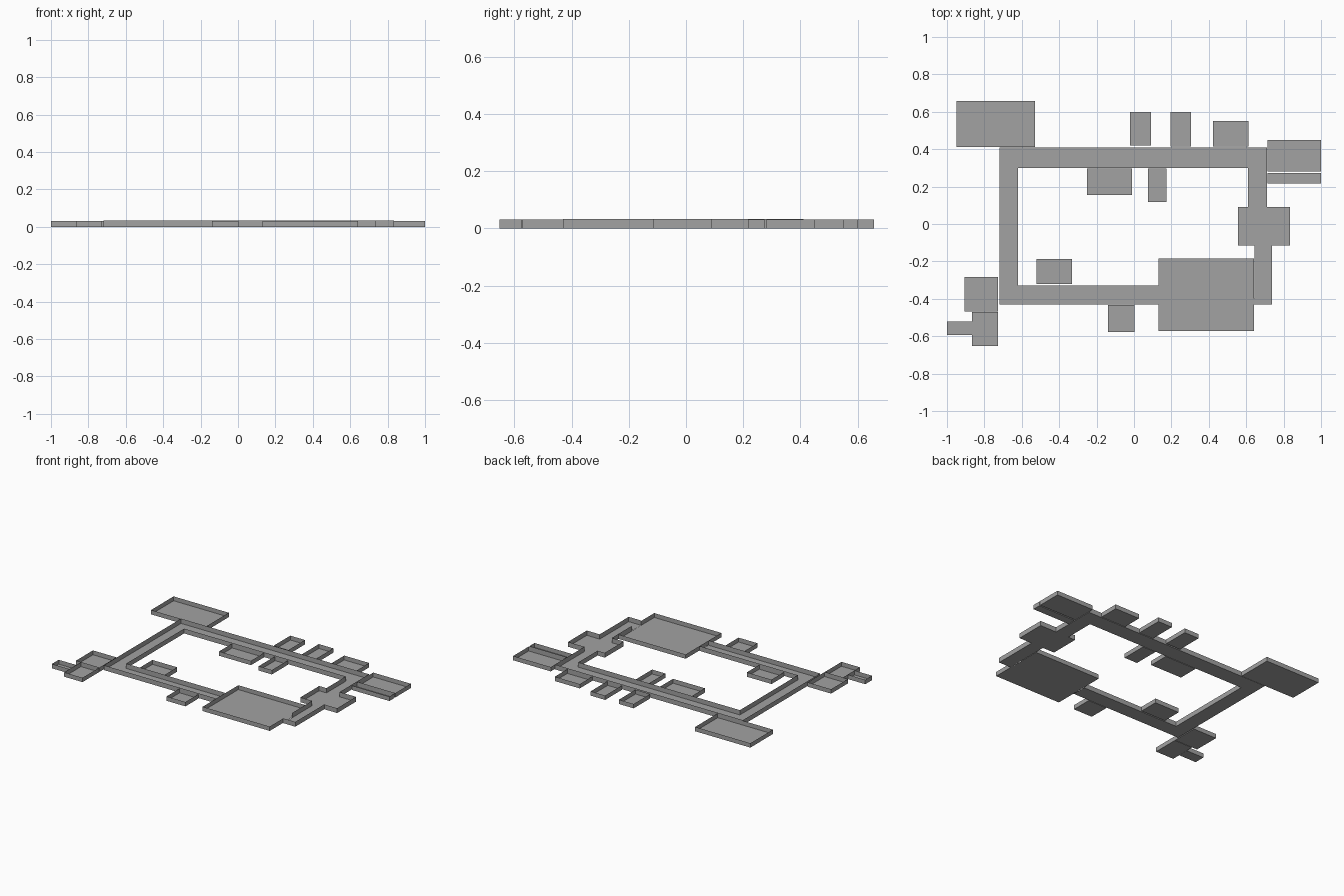
import bpy
import bmesh

cube = bpy.data.objects.get("Cube")
if cube:
    bpy.data.objects.remove(cube, do_unlink=True)

ROOM_H = 0.03
HALL_H = 0.033

grey = bpy.data.materials.new("plain_grey")
grey.use_nodes = True
colour = (0.36, 0.36, 0.36, 1)
grey.diffuse_color = colour
grey.node_tree.nodes["Principled BSDF"].inputs["Base Color"].default_value = colour


def tray(name, outline, height, open_edges=()):
    """Flat floor with thin sheet walls around it; open_edges are doorways."""
    bm = bmesh.new()
    low = [bm.verts.new((x, y, 0)) for x, y in outline]
    high = [bm.verts.new((x, y, height)) for x, y in outline]
    bm.faces.new(low)
    n = len(outline)
    for i in range(n):
        if i not in open_edges:
            j = (i + 1) % n
            bm.faces.new((low[i], low[j], high[j], high[i]))
    for v in [v for v in bm.verts if not v.link_faces]:
        bm.verts.remove(v)
    bmesh.ops.recalc_face_normals(bm, faces=bm.faces)
    mesh = bpy.data.meshes.new(name)
    bm.to_mesh(mesh)
    bm.free()
    mesh.materials.append(grey)
    obj = bpy.data.objects.new(name, mesh)
    bpy.context.collection.objects.link(obj)
    return obj


def room(name, x0, x1, y0, y1):
    return tray(name, [(x0, y0), (x1, y0), (x1, y1), (x0, y1)], ROOM_H)


# Corridor ring, widening into a lobby on the left side, open at both ends
corridor = [
    (0.13, -0.43), (-0.72, -0.43), (-0.72, 0.41), (0.71, 0.41),
    (0.71, 0.09), (0.835, 0.09), (0.835, -0.115), (0.737, -0.115),
    (0.737, -0.43), (0.642, -0.43), (0.645, -0.33), (0.645, -0.115),
    (0.555, -0.115), (0.555, 0.09), (0.61, 0.09), (0.61, 0.30),
    (-0.62, 0.30), (-0.62, -0.33), (0.13, -0.33),
]
tray("corridor", corridor, HALL_H, open_edges=(9, 18))

# Large hall with a doorway to the corridor
hall = [(0.132, -0.572), (0.642, -0.572), (0.642, -0.43),
        (0.642, -0.33), (0.642, -0.185), (0.132, -0.185)]
tray("large_hall", hall, ROOM_H, open_edges=(2,))

# Rooms along the back
room("back_corner_room", -0.95, -0.53, 0.412, 0.657)
room("back_room_1", -0.022, 0.09, 0.42, 0.60)
room("back_room_2", 0.195, 0.305, 0.415, 0.60)
room("back_room_3", 0.422, 0.612, 0.415, 0.552)
room("back_left_room", 0.714, 1.0, 0.282, 0.45)
room("back_left_closet", 0.714, 1.0, 0.217, 0.274)

# Rooms inside the ring
room("inner_room_1", -0.252, -0.01, 0.155, 0.296)
room("inner_room_2", 0.075, 0.175, 0.118, 0.296)
room("inner_room_3", -0.52, -0.332, -0.322, -0.187)

# Rooms along the front
room("front_room", -0.14, 0.004, -0.577, -0.434)
room("front_corner_room", -0.905, -0.727, -0.467, -0.284)
room("front_corner_annex", -0.866, -0.727, -0.652, -0.470)
room("front_corner_closet", -1.0, -0.867, -0.594, -0.52)
